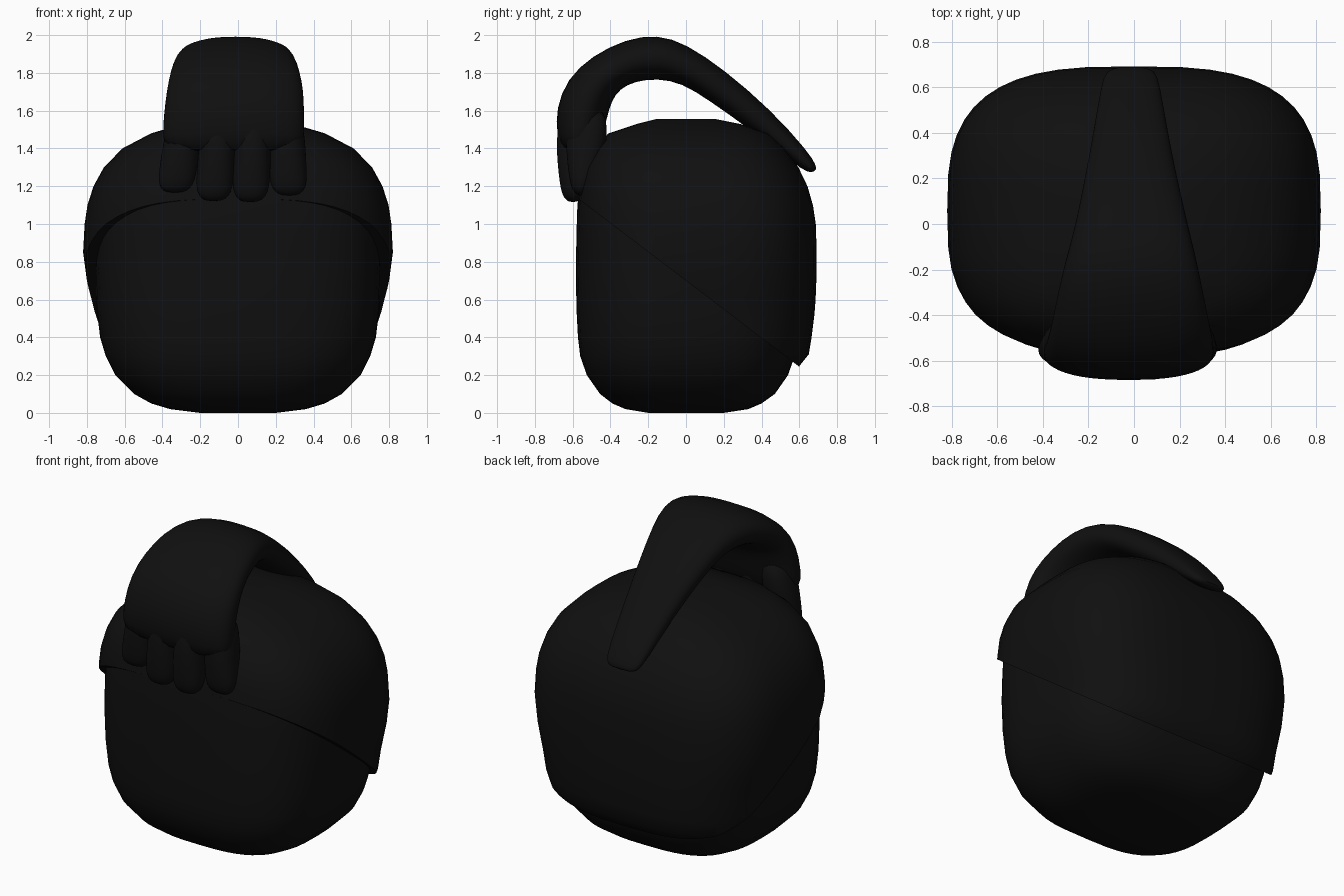
import bpy, bmesh, math
from mathutils import Vector

if "Cube" in bpy.data.objects:
    bpy.data.objects.remove(bpy.data.objects["Cube"])

mat = bpy.data.materials.new("near black")
mat.diffuse_color = (0.005, 0.005, 0.005, 1)
mat.use_nodes = True
mat.node_tree.nodes["Principled BSDF"].inputs["Base Color"].default_value = mat.diffuse_color


def loft(name, rings, cut=None, subdiv=1):
    """Skin a list of closed rings, optionally sliced by a plane (point, normal)."""
    bm = bmesh.new()
    loops = [[bm.verts.new(p) for p in ring] for ring in rings]
    n = len(loops[0])
    for a, b in zip(loops, loops[1:]):
        for i in range(n):
            j = (i + 1) % n
            bm.faces.new((a[i], a[j], b[j], b[i]))
    bm.faces.new(loops[0])
    bm.faces.new(loops[-1])
    if cut:
        geom = bm.verts[:] + bm.edges[:] + bm.faces[:]
        res = bmesh.ops.bisect_plane(bm, geom=geom, plane_co=cut[0], plane_no=cut[1], clear_inner=True)
        edges = [e for e in res["geom_cut"] if isinstance(e, bmesh.types.BMEdge)]
        bmesh.ops.contextual_create(bm, geom=edges)
    bmesh.ops.recalc_face_normals(bm, faces=bm.faces[:])
    me = bpy.data.meshes.new(name)
    bm.to_mesh(me)
    bm.free()
    me.materials.append(mat)
    ob = bpy.data.objects.new(name, me)
    bpy.context.collection.objects.link(ob)
    if subdiv:
        ob.modifiers.new("smooth", "SUBSURF").levels = subdiv
        ob.modifiers["smooth"].render_levels = subdiv
    bpy.ops.object.select_all(action="DESELECT")
    bpy.context.view_layer.objects.active = ob
    ob.select_set(True)
    bpy.ops.object.shade_smooth_by_angle(angle=math.radians(50))
    return ob


def oval(n, count):
    """Unit superellipse points."""
    for i in range(count):
        t = 2 * math.pi * i / count
        c, s = math.cos(t), math.sin(t)
        yield math.copysign(abs(c) ** (2 / n), c), math.copysign(abs(s) ** (2 / n), s)


def level(z, w, front, back, n=3.0):
    """Horizontal ring from half width, front y and back y."""
    return [(w * u, (front + back) / 2 + (back - front) / 2 * v, z) for u, v in oval(n, 48)]


def section(oy, oz, iy, iz, xl, xr, n=2.4):
    """Ring across a lock of hair, between an outer and an inner side point."""
    o, i = Vector((0, oy, oz)), Vector((0, iy, iz))
    mid, half = (o + i) / 2, (o - i) / 2
    return [mid + half * v + Vector(((xl + xr) / 2 + (xr - xl) / 2 * u, 0, 0)) for u, v in oval(n, 24)]


# head: rounded block
head = [(0, .2, -.2, .2), (.02, .36, -.32, .33), (.05, .46, -.39, .40), (.1, .55, -.455, .47),
        (.2, .65, -.525, .54), (.3, .70, -.56, .575), (.4, .73, -.572, .59), (.55, .748, -.58, .6),
        (.75, .755, -.583, .6), (.95, .75, -.58, .6), (1.1, .735, -.575, .58), (1.2, .70, -.56, .56),
        (1.3, .64, -.53, .52), (1.4, .54, -.465, .45), (1.47, .38, -.37, .36), (1.5, .2, -.2, .2)]
loft("head", [level(*r) for r in head], subdiv=0)

# hair cap: wider shell, sliced by a plane that is high in front and low behind
cap = [(.15, .55, -.45, .53), (.2, .65, -.5, .565), (.26, .69, -.53, .61), (.31, .715, -.54, .65),
       (.4, .745, -.55, .665), (.52, .76, -.56, .68), (.6, .777, -.565, .686), (.7, .80, -.572, .69),
       (.85, .82, -.576, .692), (1.0, .812, -.577, .687), (1.1, .797, -.574, .672), (1.2, .765, -.562, .643),
       (1.3, .71, -.54, .595), (1.4, .612, -.485, .522), (1.48, .46, -.41, .435), (1.53, .29, -.26, .285),
       (1.555, .15, -.16, .16)]
loft("hair_cap", [level(*r) for r in cap],
     cut=(Vector((0, 0, .70)), Vector((0, .76, 1)).normalized()), subdiv=0)

# swept lock: broad strip arching from the back of the head over to the front
strip = [(.69, 1.285, .67, 1.275, -.08, .05), (.69, 1.31, .645, 1.272, -.125, .095),
         (.65, 1.38, .57, 1.32, -.145, .115), (.45, 1.605, .34, 1.50, -.18, .15),
         (.2, 1.82, .12, 1.655, -.225, .20), (0, 1.955, -.02, 1.745, -.26, .24),
         (-.15, 2.005, -.15, 1.77, -.30, .275), (-.32, 1.98, -.27, 1.755, -.335, .305),
         (-.5, 1.89, -.35, 1.715, -.36, .33), (-.63, 1.77, -.395, 1.65, -.38, .35),
         (-.69, 1.61, -.42, 1.55, -.395, .353), (-.685, 1.47, -.45, 1.44, -.405, .354),
         (-.655, 1.38, -.50, 1.37, -.38, .33)]
loft("swept_lock", [section(*r) for r in strip])

# four fringe fingers hanging from the front of the lock: x top, x tip, tip z, set back
for k, (xt, xb, zb, back) in enumerate([(-.27, -.335, 1.165, .05), (-.095, -.13, 1.12, .005),
                                        (.085, .065, 1.115, 0), (.25, .27, 1.15, .05)]):
    rings = []
    for t, oy, iy, w in [(0, -.66, -.46, .07), (.25, -.685, -.445, .095), (.5, -.685, -.455, .1),
                         (.7, -.675, -.49, .1), (.85, -.665, -.52, .098), (.95, -.65, -.545, .08),
                         (1, -.62, -.575, .04)]:
        x, z = xt + (xb - xt) * t, 1.62 + (zb - 1.62) * t
        rings.append(section(oy + back, z, iy + back * .6, z, x - w, x + w, 2.2))
    loft("fringe_finger_%d" % (k + 1), rings)
